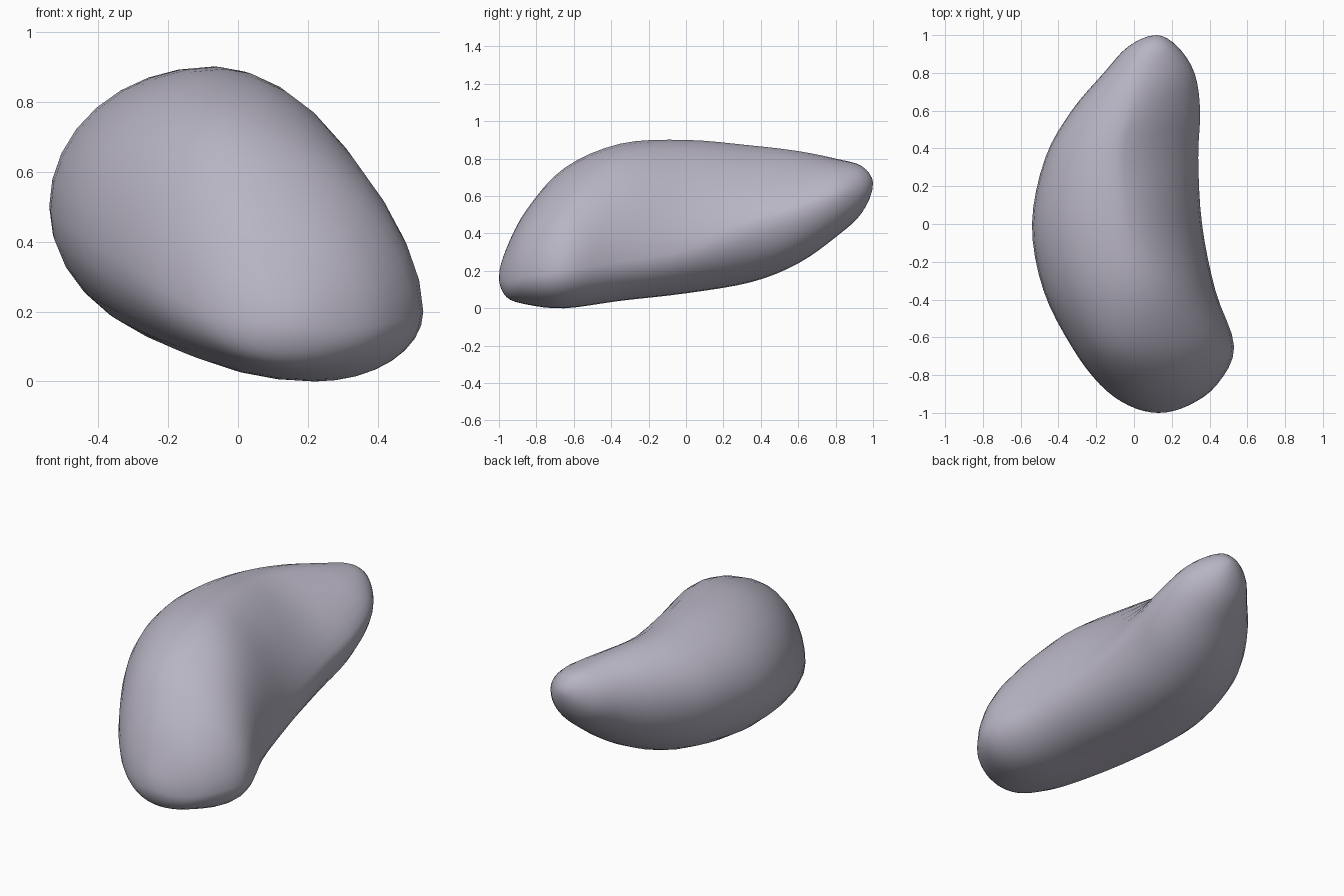
import bpy
import bmesh
from math import cos, sin, pi, copysign

default_cube = bpy.data.objects.get("Cube")
if default_cube:
    bpy.data.objects.remove(default_cube, do_unlink=True)

SIDES = 32
STEPS = 4

# Cross-sections from front to back:
# y, left, right, bottom, top, x of top, x of bottom, z of left, z of right, roundness
SECTIONS = [
    (-.96, -.03, .29, .06, .32, .10, .14, .18, .15, 2),
    (-.85, -.18, .44, .02, .53, .06, .18, .24, .17, 1.9),
    (-.65, -.33, .53, 0, .75, -.02, .22, .34, .2, 1.8),
    (-.35, -.48, .43, .04, .88, -.03, .12, .44, .25, 1.9),
    (0, -.54, .36, .08, .9, -.08, .02, .5, .31, 1.65),
    (.35, -.47, .34, .14, .87, -.1, 0, .54, .44, 1.4),
    (.6, -.33, .35, .24, .84, -.04, .04, .57, .52, 1.45),
    (.8, -.16, .32, .38, .8, .04, .09, .6, .59, 1.7),
    (.94, -.03, .23, .51, .76, .1, .11, .63, .63, 1.9),
]


def tip(y, x, z):
    """A section shrunk to a point."""
    return (y, x, x, z, z, x, x, z, z, 2)


def beyond(end, neighbour):
    """Mirror the neighbour through the tip so that the end closes round."""
    return (neighbour[0],) + tuple(2 * e - n for e, n in zip(end[1:], neighbour[1:]))


def blend(a, b, c, d, t):
    """Smooth interpolation between b and c."""
    return b + t / 2 * (c - a + t * (2 * a - 5 * b + 4 * c - d + t * (3 * (b - c) + d - a)))


def ring_points(section):
    """Four quarter arcs joining the extreme points of a section."""
    y, left, right, bottom, top, x_top, x_bottom, z_left, z_right, roundness = section
    points = []
    for i in range(SIDES):
        angle = 2 * pi * i / SIDES
        c, s = cos(angle), sin(angle)
        power = 2 / roundness if c > 0 and s > 0 else 1
        xc = x_top if s >= 0 else x_bottom
        zc = z_right if c >= 0 else z_left
        width = right - xc if c >= 0 else xc - left
        height = top - zc if s >= 0 else zc - bottom
        points.append((xc + width * copysign(abs(c) ** power, c), y,
                       zc + height * copysign(abs(s) ** power, s)))
    return points


# Sections with both closing tips
front, back = tip(-1, .13, .16), tip(1, .12, .67)
stations = [beyond(front, SECTIONS[0]), front, *SECTIONS, back, beyond(back, SECTIONS[-1])]

# Loft the body
bm = bmesh.new()
rings = []
for k in range(1, len(stations) - 2):
    for step in range(STEPS):
        if k == 1 and step == 0:
            continue
        section = [blend(*values, step / STEPS) for values in zip(*stations[k - 1:k + 3])]
        rings.append([bm.verts.new(p) for p in ring_points(section)])

for a, b in zip(rings, rings[1:]):
    for i in range(SIDES):
        j = (i + 1) % SIDES
        bm.faces.new((a[i], a[j], b[j], b[i]))

# Close both ends with fans
for ring, end in ((rings[0], front), (rings[-1], back)):
    pole = bm.verts.new((end[1], end[0], end[3]))
    for i in range(SIDES):
        bm.faces.new((ring[i], ring[(i + 1) % SIDES], pole))

bmesh.ops.recalc_face_normals(bm, faces=bm.faces[:])
mesh = bpy.data.meshes.new("bean_body")
bm.to_mesh(mesh)
bm.free()
mesh.shade_smooth()
body = bpy.data.objects.new("bean_body", mesh)
bpy.context.collection.objects.link(body)

# Colour
grey = bpy.data.materials.new("lavender_grey")
grey.use_nodes = True
colour = (.48, .46, .55, 1)
grey.diffuse_color = colour
grey.node_tree.nodes["Principled BSDF"].inputs["Base Color"].default_value = colour
mesh.materials.append(grey)
